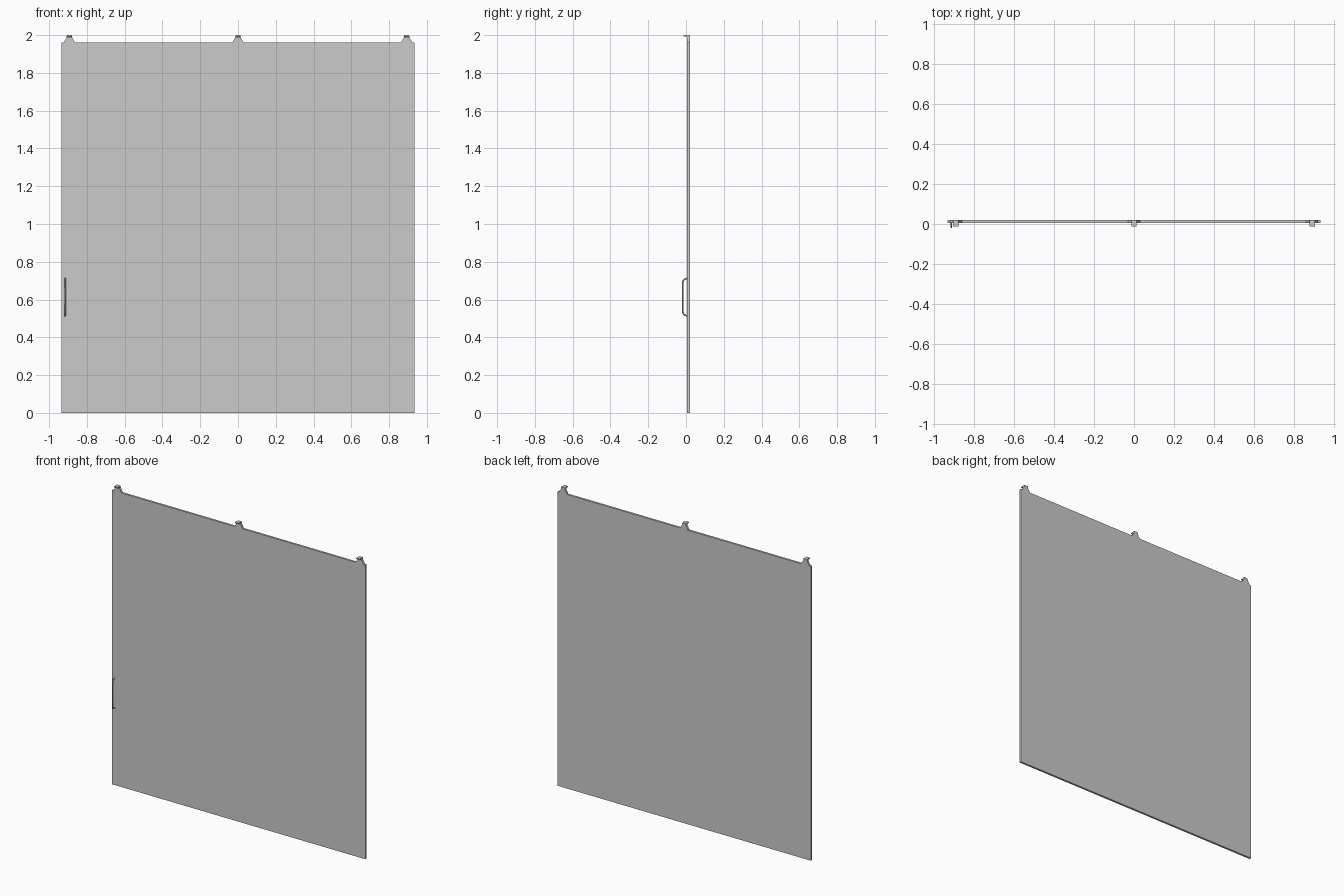
import bpy, bmesh
from mathutils import Vector

if "Cube" in bpy.data.objects:
    bpy.data.objects.remove(bpy.data.objects["Cube"])

FRONT, BACK = 0.006, 0.02   # panel faces in y


def prism(name, pts, direction):
    """Extrude a flat polygon along a direction."""
    bm = bmesh.new()
    face = bm.faces.new([bm.verts.new(p) for p in pts])
    ext = bmesh.ops.extrude_face_region(bm, geom=[face])
    moved = [g for g in ext["geom"] if isinstance(g, bmesh.types.BMVert)]
    bmesh.ops.translate(bm, verts=moved, vec=Vector(direction))
    bmesh.ops.recalc_face_normals(bm, faces=bm.faces[:])
    mesh = bpy.data.meshes.new(name)
    bm.to_mesh(mesh)
    bm.free()
    obj = bpy.data.objects.new(name, mesh)
    bpy.context.collection.objects.link(obj)
    return obj


# Flat door panel
prism("door_panel", [(-0.935, FRONT, 0), (0.935, FRONT, 0),
                     (0.935, FRONT, 1.96), (-0.935, FRONT, 1.96)],
      (0, BACK - FRONT, 0))

# Three tapered hanger tabs, each with a hook plate bent to the front
for i, x in enumerate((-0.893, 0.0, 0.893)):
    outline = [(-0.03, 1.96), (0.03, 1.96), (0.015, 1.987), (0.013, 2.0),
               (-0.013, 2.0), (-0.015, 1.987)]
    prism(f"hanger_tab_{i + 1}", [(x + u, FRONT, z) for u, z in outline],
          (0, BACK - FRONT, 0))
    hook = [(FRONT, 1.984), (FRONT, 2.0), (-0.012, 2.0), (-0.012, 1.993),
            (0.0, 1.993)]
    prism(f"hanger_hook_{i + 1}", [(x - 0.013, y, z) for y, z in hook],
          (0.026, 0, 0))

# Bent bar pull handle
mid, half = 0.613, 0.103
curve = bpy.data.curves.new("pull_handle", "CURVE")
curve.dimensions = "3D"
curve.bevel_depth = 0.004
curve.bevel_resolution = 2
curve.use_fill_caps = True
path = [(FRONT, half - 0.004), (-0.002, half - 0.006), (-0.012, half - 0.012),
        (-0.016, half - 0.02)]
path += [(y, -z) for y, z in reversed(path)]
spline = curve.splines.new("POLY")
spline.points.add(len(path) - 1)
for point, (y, z) in zip(spline.points, path):
    point.co = (-0.915, y, mid + z, 1)
handle = bpy.data.objects.new("pull_handle", curve)
bpy.context.collection.objects.link(handle)
